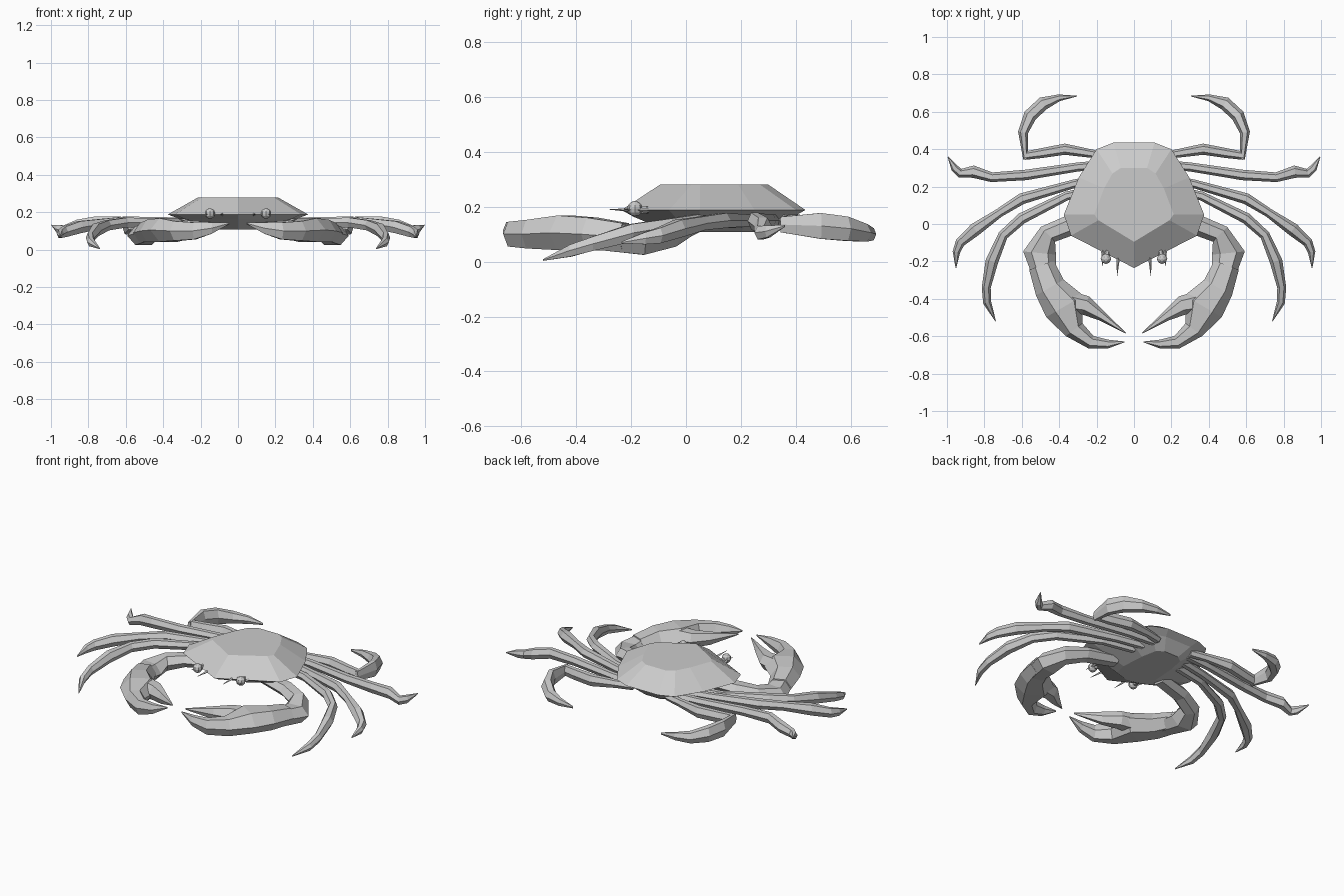
import bpy, bmesh, math
from mathutils import Vector


def finish(bm, name, mirror=False):
    bmesh.ops.recalc_face_normals(bm, faces=bm.faces)
    me = bpy.data.meshes.new(name)
    bm.to_mesh(me)
    bm.free()
    ob = bpy.data.objects.new(name, me)
    bpy.context.collection.objects.link(ob)
    if mirror:
        ob.modifiers.new("mirror", 'MIRROR')
    return ob


def loft(bm, rings):
    loops = [[bm.verts.new(p) for p in r] for r in rings]
    n = len(loops[0])
    for a, b in zip(loops, loops[1:]):
        for i in range(n):
            j = (i + 1) % n
            bm.faces.new((a[i], a[j], b[j], b[i]))
    bm.faces.new(loops[0])
    bm.faces.new(loops[-1])


def limb(name, pts, n=6):
    """Faceted limb; each point is x, y, z, half width, half height."""
    bm = bmesh.new()
    pos = [Vector(p[:3]) for p in pts]
    rings = []
    for i, p in enumerate(pts):
        t = Vector((0, 0, 0))
        if i > 0:
            t += (pos[i] - pos[i - 1]).normalized()
        if i < len(pts) - 1:
            t += (pos[i + 1] - pos[i]).normalized()
        side = Vector((-t.y, t.x, 0)).normalized()
        k = 1 / math.sin(math.pi / 3) if n == 6 else 1
        rings.append([pos[i] + side * p[3] * math.cos(a) + Vector((0, 0, p[4] * k * math.sin(a)))
                      for a in (2 * math.pi * j / n for j in range(n))])
    loft(bm, rings)
    return finish(bm, name, True)


def outline(half, z):
    """Closed symmetric ring from right-hand points, front to back."""
    right = [(x, y, z) for x, y in half]
    return right + [(-x, y, z) for x, y in reversed(half) if x > 0]


# carapace shell, with faceted slopes above and a shallow belly below
bm = bmesh.new()
loft(bm, [
    outline([(0, -.06), (.10, -.03), (.12, .05), (.11, .2), (.09, .30), (.05, .33)], .108),
    outline([(0, -.19), (.28, -.04), (.31, .05), (.23, .24), (.17, .36), (.09, .39)], .163),
    outline([(0, -.235), (.337, -.062), (.375, .05), (.295, .25), (.20, .40), (.11, .435)], .188),
    outline([(0, -.095), (.19, .02), (.212, .052), (.16, .19), (.115, .27), (.07, .30)], .28),
])
finish(bm, "carapace")

# walking legs
limb("front_leg", [
    (.16, .19, .145, .025, .022), (.36, .15, .145, .024, .022), (.60, .03, .145, .03, .026),
    (.70, -.06, .13, .027, .027), (.76, -.20, .105, .034, .032), (.79, -.34, .065, .024, .026),
    (.785, -.42, .04, .022, .022), (.74, -.52, .006, .002, .003)])
limb("middle_leg", [
    (.14, .25, .15, .025, .022), (.32, .215, .15, .023, .022), (.60, .135, .15, .03, .027),
    (.72, .06, .14, .024, .025), (.85, -.03, .12, .035, .032), (.93, -.10, .095, .026, .028),
    (.95, -.15, .085, .02, .022), (.952, -.235, .07, .002, .003)])
limb("rear_leg", [
    (.12, .32, .15, .025, .022), (.30, .305, .15, .024, .022), (.58, .262, .15, .028, .025),
    (.76, .25, .148, .026, .03), (.86, .28, .13, .033, .03), (.93, .272, .105, .024, .024),
    (.96, .30, .11, .02, .022), (.995, .36, .13, .002, .003)])

# swimming leg and its curled paddle
limb("swimming_leg", [
    (.12, .35, .15, .025, .02), (.22, .375, .148, .022, .022), (.37, .40, .14, .03, .032),
    (.50, .378, .135, .026, .032), (.585, .365, .135, .022, .03)])
limb("swimming_paddle", [
    (.58, .345, .135, .012, .028), (.593, .49, .13, .027, .047), (.555, .58, .12, .036, .044),
    (.485, .645, .105, .036, .032), (.40, .675, .10, .018, .022), (.305, .684, .095, .002, .006)])

# claw: arm, palm with fixed finger, and movable finger
limb("claw_arm", [
    (.16, .03, .14, .05, .03), (.35, -.01, .125, .055, .035), (.46, -.055, .10, .055, .045),
    (.505, -.155, .075, .088, .05), (.475, -.29, .09, .06, .05)])
limb("claw_palm", [
    (.495, -.22, .09, .07, .05), (.45, -.34, .10, .085, .06), (.37, -.44, .105, .115, .063),
    (.32, -.565, .10, .056, .052), (.23, -.632, .10, .036, .045),
    (.14, -.642, .115, .024, .03), (.05, -.63, .14, .002, .004)])
limb("claw_finger", [
    (.34, -.42, .11, .06, .05), (.26, -.435, .11, .052, .045),
    (.175, -.49, .115, .028, .035), (.045, -.583, .14, .002, .004)])

# eyes on short stalks
bm = bmesh.new()
bmesh.ops.create_uvsphere(bm, u_segments=8, v_segments=6, radius=.028)
bmesh.ops.translate(bm, verts=bm.verts, vec=(.15, -.186, .193))
finish(bm, "eye", True)
limb("eye_stalk", [(.13, -.09, .185, .016, .014), (.15, -.185, .19, .014, .012)])

# small feelers
limb("inner_feeler", [(.08, -.13, .185, .012, .01), (.086, -.20, .188, .008, .007),
                      (.09, -.278, .19, .001, .001)], 4)
limb("outer_feeler", [(.18, -.08, .185, .012, .01), (.165, -.16, .188, .009, .008),
                      (.168, -.225, .19, .001, .001)], 4)
